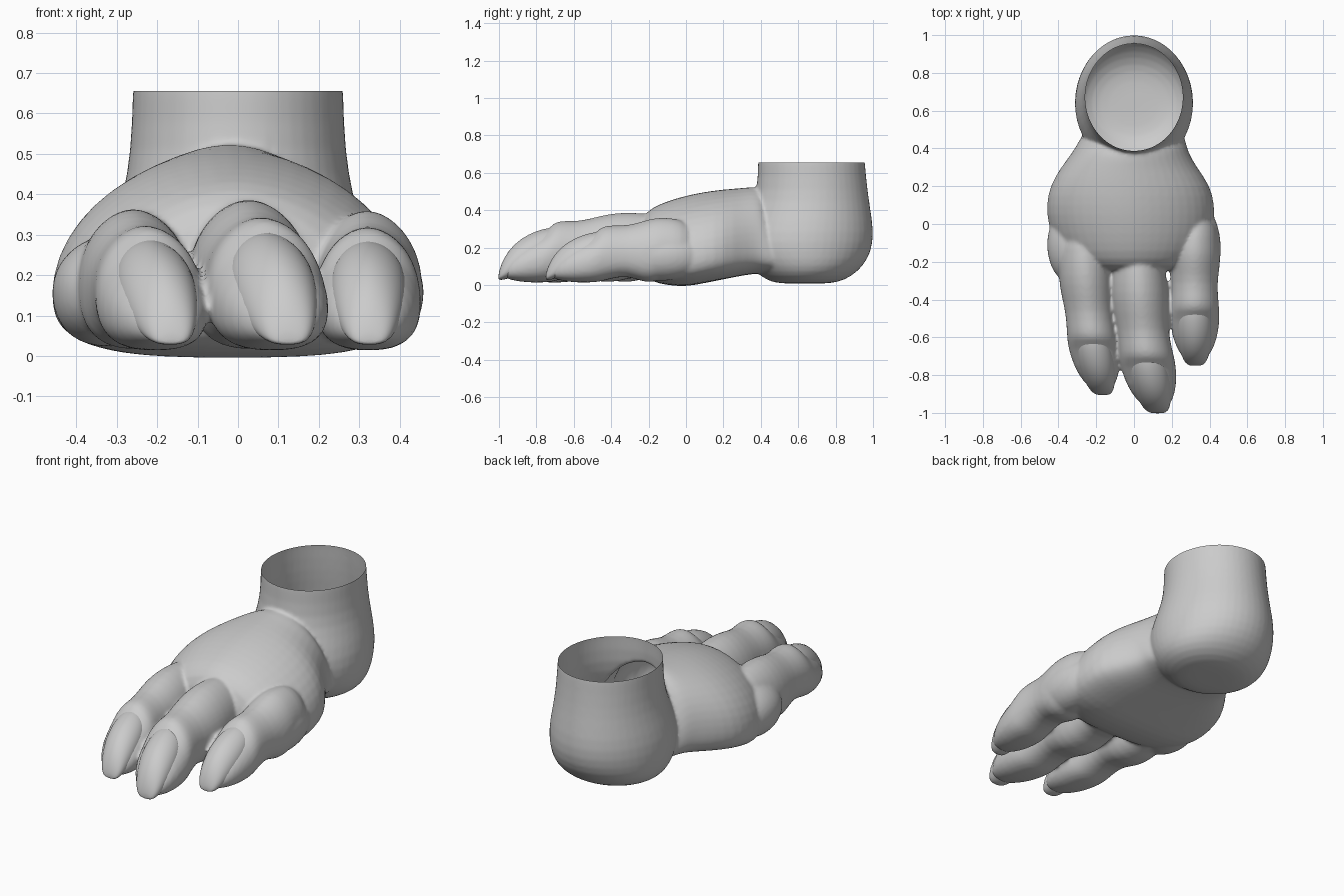
import bpy, bmesh, math
from mathutils import Vector

cube = bpy.data.objects.get("Cube")
if cube:
    bpy.data.objects.remove(cube, do_unlink=True)

grey = bpy.data.materials.new("plain grey")
grey.use_nodes = True
grey.diffuse_color = (0.6, 0.6, 0.6, 1)
grey.node_tree.nodes["Principled BSDF"].inputs["Base Color"].default_value = (0.6, 0.6, 0.6, 1)

SIDES = 24
ANKLE_TOP = 0.655


def power(value, exponent):
    return math.copysign(abs(value) ** exponent, value)


def cross_section(cx, y, half_width, low, high, waist, flat):
    """Rounded upper half and a flatter sole, standing upright at one y."""
    middle = low + (high - low) * waist
    points = []
    for i in range(SIDES):
        angle = math.tau * i / SIDES
        c, s = math.cos(angle), math.sin(angle)
        if s >= 0:
            points.append(Vector((cx + half_width * power(c, 1.1), y, middle + (high - middle) * s)))
        else:
            points.append(Vector((cx + half_width * power(c, 2 / flat), y,
                                  middle + (middle - low) * power(s, 2 / flat))))
    return points


def loft(bm, rings):
    """Skin a list of rings and close both ends with fans."""
    loops = [[bm.verts.new(p) for p in ring] for ring in rings]
    for a, b in zip(loops, loops[1:]):
        for i in range(SIDES):
            j = (i + 1) % SIDES
            bm.faces.new((a[i], a[j], b[j], b[i]))
    for loop in (loops[0], loops[-1]):
        centre = bm.verts.new(sum((v.co for v in loop), Vector()) / SIDES)
        for i in range(SIDES):
            bm.faces.new((loop[i], loop[(i + 1) % SIDES], centre))


def make_object(name, bm):
    bmesh.ops.recalc_face_normals(bm, faces=bm.faces)
    mesh = bpy.data.meshes.new(name)
    bm.to_mesh(mesh)
    bm.free()
    mesh.materials.append(grey)
    for face in mesh.polygons:
        face.use_smooth = True
    obj = bpy.data.objects.new(name, mesh)
    bpy.context.collection.objects.link(obj)
    smoothing = obj.modifiers.new("smoothing", "SUBSURF")
    smoothing.levels = smoothing.render_levels = 1
    return obj


skin = bmesh.new()

# Ankle and heel: height, half width, front y, back y
ankle_levels = [
    (0.74, 0.262, 0.383, 0.955), (0.66, 0.262, 0.383, 0.958), (0.5, 0.268, 0.378, 0.974),
    (0.4, 0.287, 0.34, 0.99), (0.28, 0.317, 0.28, 1.008), (0.18, 0.317, 0.28, 0.995),
    (0.1, 0.305, 0.34, 0.95), (0.045, 0.265, 0.4, 0.885), (0.012, 0.19, 0.46, 0.81),
    (0.008, 0.09, 0.55, 0.72),
]
ankle_rings = []
for z, half_width, front, back in ankle_levels:
    ring = []
    for i in range(SIDES):
        angle = math.tau * i / SIDES
        ring.append(Vector((half_width * math.cos(angle),
                            (front + back) / 2 + (back - front) / 2 * math.sin(angle), z)))
    ankle_rings.append(ring)
loft(skin, ankle_rings)

# Instep: y, right-hand x, left-hand x, sole height, top height
instep_stations = [
    (0.52, -0.24, 0.24, 0.07, 0.26), (0.46, -0.282, 0.27, 0.065, 0.4),
    (0.41, -0.31, 0.282, 0.06, 0.515), (0.37, -0.335, 0.295, 0.06, 0.53),
    (0.3, -0.39, 0.335, 0.05, 0.522), (0.2, -0.45, 0.41, 0.03, 0.515),
    (0.1, -0.468, 0.43, 0.01, 0.502), (0, -0.46, 0.43, -0.01, 0.482),
    (-0.1, -0.42, 0.4, -0.002, 0.452), (-0.19, -0.36, 0.34, 0.018, 0.415),
    (-0.25, -0.25, 0.24, 0.07, 0.35),
]
loft(skin, [cross_section((a + b) / 2, y, (b - a) / 2, low, high, 0.3, 3)
            for y, a, b, low, high in instep_stations])

# Shared toe and nail profiles: distance from tip, half width, low, high
toe_profile = [
    (0.025, 0.055, 0.04, 0.1), (0.07, 0.1, 0.026, 0.165), (0.15, 0.137, 0.012, 0.237),
    (0.25, 0.152, 0.013, 0.278), (0.295, 0.149, 0.018, 0.34), (0.35, 0.144, 0.035, 0.346),
    (0.44, 0.138, 0.05, 0.342), (0.54, 0.155, 0.012, 0.372), (0.64, 0.16, 0.016, 0.39),
    (0.74, 0.147, 0.05, 0.388), (0.84, 0.145, 0.02, 0.38), (0.95, 0.1, 0.06, 0.33),
]
nail_profile = [
    (0, 0.035, 0.03, 0.06), (0.012, 0.06, 0.026, 0.11), (0.05, 0.083, 0.033, 0.185),
    (0.12, 0.104, 0.06, 0.252), (0.2, 0.111, 0.1, 0.29), (0.27, 0.1, 0.15, 0.308),
    (0.32, 0.072, 0.2, 0.308),
]


def toe(name, base_x, tip_x, tip_y, width, height, reach):
    """One toe with its nail; reach shortens the root behind the knuckle."""
    nail = bmesh.new()
    for bm, profile, waist in ((skin, toe_profile, 0.45), (nail, nail_profile, 0.4)):
        rings = []
        for d, half_width, low, high in profile:
            cx = base_x + (tip_x - base_x) * max(0, 1 - d / 0.9) ** 2
            y = tip_y + min(d, 0.5) + max(0, d - 0.5) * reach
            rings.append(cross_section(cx, y, half_width * width,
                                       low, high * height, waist, 2.5))
        loft(bm, rings)
    make_object(name + "_toenail", nail)


toe("right", -0.265, -0.165, -0.905, 0.9, 0.94, 0.95)
toe("middle", 0.02, 0.125, -1.002, 0.98, 1.0, 1.0)
toe("left", 0.318, 0.325, -0.75, 0.88, 0.93, 0.65)

# Fleshy pads on the outer sides where the toes join
for x, y, length in ((-0.325, -0.11, 0.21), (0.325, -0.13, 0.25)):
    rings = []
    for i in range(1, 10):
        angle = math.pi * i / 10
        r = math.sin(angle)
        rings.append(cross_section(x, y - length * math.cos(angle), 0.138 * r,
                                   0.16 - 0.14 * r, 0.16 + 0.14 * r, 0.5, 2.2))
    loft(skin, rings)

# Fuse the fleshy parts into one hollow skin and soften the joints
foot = make_object("foot_skin", skin)
fuse = foot.modifiers.new("fuse", "REMESH")
fuse.mode = "VOXEL"
fuse.voxel_size = 0.01
fuse.use_smooth_shade = True
soften = foot.modifiers.new("soften", "SMOOTH")
soften.factor = 0.5
soften.iterations = 6
fused = bpy.data.meshes.new_from_object(foot.evaluated_get(bpy.context.evaluated_depsgraph_get()))
foot.modifiers.clear()

# Cut the ankle open at the top
bm = bmesh.new()
bm.from_mesh(fused)
bmesh.ops.bisect_plane(bm, geom=bm.verts[:] + bm.edges[:] + bm.faces[:],
                       plane_co=(0, 0, ANKLE_TOP), plane_no=(0, 0, 1), clear_outer=True)
for face in bm.faces:
    face.smooth = True
bm.to_mesh(foot.data)
bm.free()
bpy.data.meshes.remove(fused)
